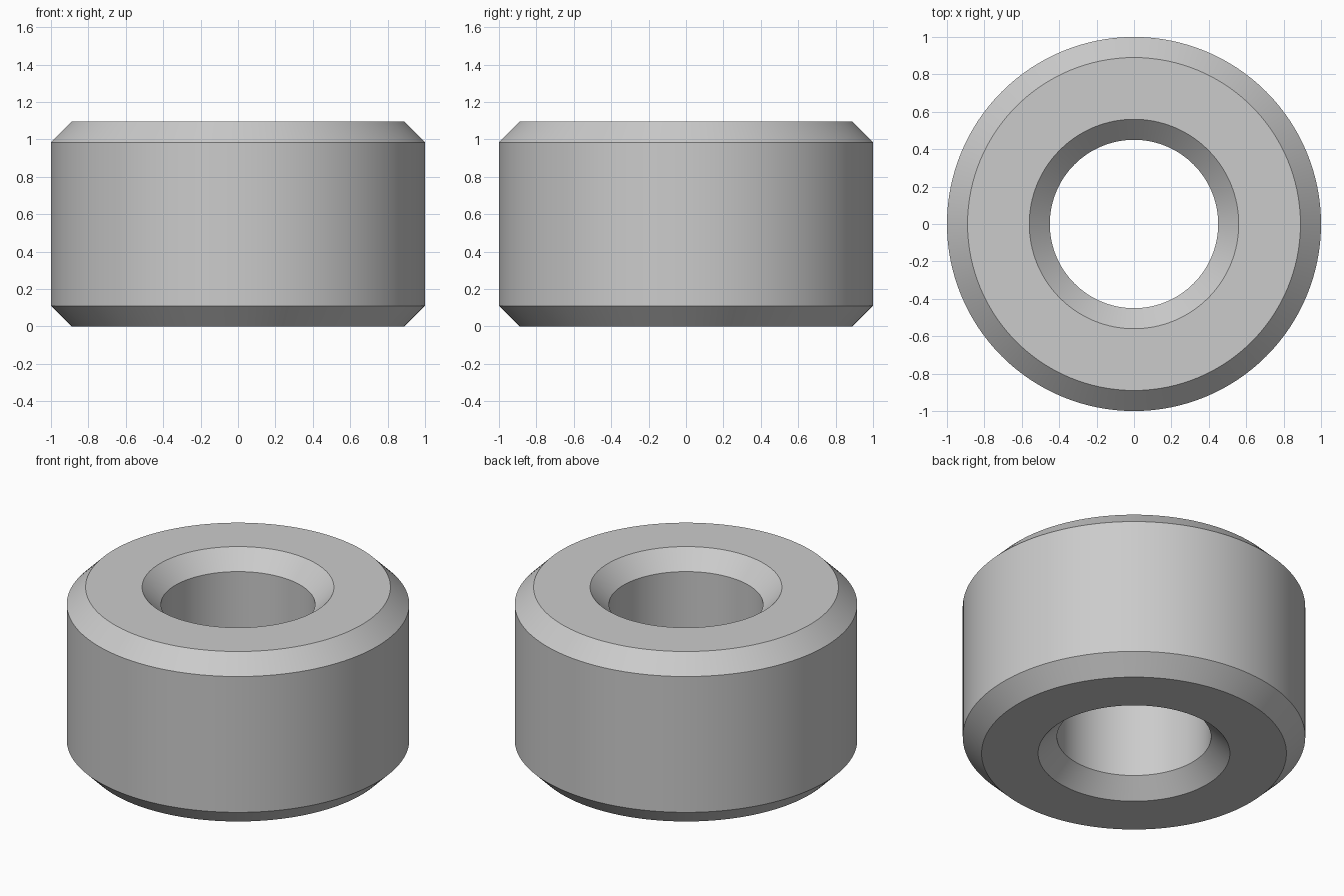
import bpy
import bmesh
from math import radians, tau
from mathutils import Matrix

cube = bpy.data.objects.get("Cube")
if cube:
    bpy.data.objects.remove(cube, do_unlink=True)

OUTER, BORE, HEIGHT, CHAMFER = 1.0, 0.45, 1.095, 0.11
SEGMENTS = 128

# Plain grey material
grey = bpy.data.materials.new("light grey")
grey.use_nodes = True
colour = (0.6, 0.6, 0.6, 1)
grey.diffuse_color = colour
grey.node_tree.nodes["Principled BSDF"].inputs["Base Color"].default_value = colour

# Closed cross-section as (radius, height), with all four corners chamfered
profile = [
    (OUTER - CHAMFER, 0), (OUTER, CHAMFER),
    (OUTER, HEIGHT - CHAMFER), (OUTER - CHAMFER, HEIGHT),
    (BORE + CHAMFER, HEIGHT), (BORE, HEIGHT - CHAMFER),
    (BORE, CHAMFER), (BORE + CHAMFER, 0),
]

# Revolve the cross-section around the vertical axis
bm = bmesh.new()
rings = []
for i in range(SEGMENTS):
    turn = Matrix.Rotation(tau * i / SEGMENTS, 3, "Z")
    rings.append([bm.verts.new(turn.col[0] * r + turn.col[2] * z) for r, z in profile])
for i, ring in enumerate(rings):
    following = rings((i + 1) % SEGMENTS) if callable(rings) else rings[(i + 1) % SEGMENTS]
    for j in range(len(profile)):
        k = (j + 1) % len(profile)
        bm.faces.new((ring[j], following[j], following[k], ring[k]))
bmesh.ops.recalc_face_normals(bm, faces=bm.faces)

mesh = bpy.data.meshes.new("chamfered_ring")
bm.to_mesh(mesh)
bm.free()
mesh.materials.append(grey)
ring_object = bpy.data.objects.new("chamfered_ring", mesh)
bpy.context.collection.objects.link(ring_object)

# Smooth walls with crisp chamfer edges
bpy.ops.object.select_all(action="DESELECT")
ring_object.select_set(True)
bpy.context.view_layer.objects.active = ring_object
bpy.ops.object.shade_smooth_by_angle(angle=radians(30))
